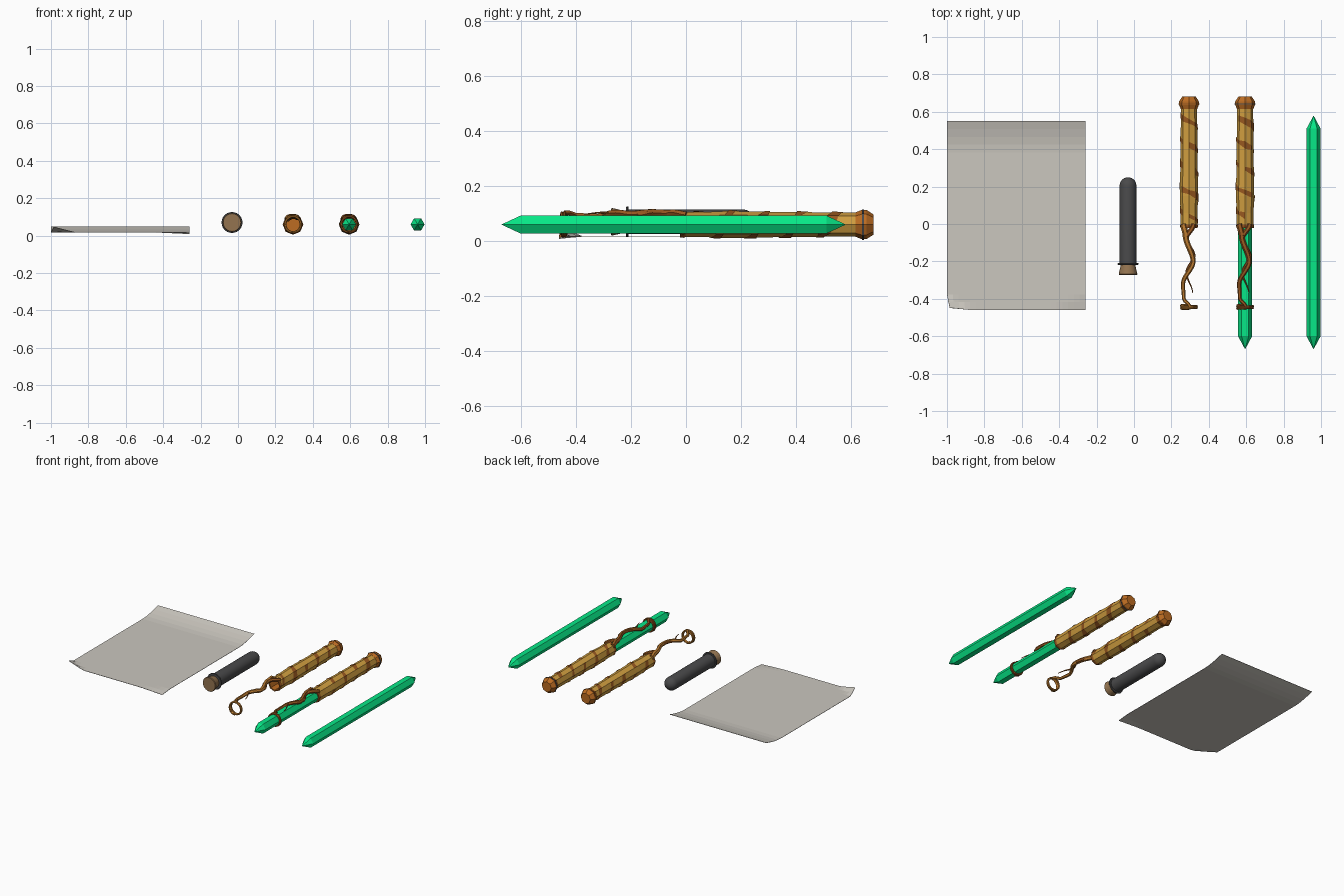
import bpy, bmesh, math, random
from math import sin, cos, pi, sqrt

if "Cube" in bpy.data.objects:
    bpy.data.objects.remove(bpy.data.objects["Cube"])

random.seed(4)


def material(name, r, g, b):
    lin = lambda c: (c / 255 / 12.92) if c < 11 else ((c / 255 + 0.055) / 1.055) ** 2.4
    m = bpy.data.materials.new(name)
    m.diffuse_color = (lin(r), lin(g), lin(b), 1)
    m.use_nodes = True
    m.node_tree.nodes["Principled BSDF"].inputs["Base Color"].default_value = m.diffuse_color
    return m


PAPER = material("grey paper", 203, 199, 191)
GLASS = material("dark glass", 74, 74, 75)
CORK = material("cork", 148, 116, 80)
GOLD = material("golden wood", 208, 158, 64)
BARK = material("brown bark", 152, 88, 32)
AMBER = material("amber wood", 188, 108, 34)
VINE = material("vine wood", 186, 122, 48)
CRYSTAL = material("green crystal", 8, 240, 140)


def finish(name, bm, mat, smooth=None, normals=True):
    """Turn a bmesh into an object, optionally smooth below an angle."""
    if normals:
        bmesh.ops.recalc_face_normals(bm, faces=bm.faces)
    me = bpy.data.meshes.new(name)
    bm.to_mesh(me)
    bm.free()
    me.materials.append(mat)
    if smooth:
        me.shade_smooth()
        me.set_sharp_from_angle(angle=math.radians(smooth))
    ob = bpy.data.objects.new(name, me)
    bpy.context.collection.objects.link(ob)
    return ob


def lathe(name, profile, sides, x, z, mat, smooth=None):
    """Spin (y, radius) pairs about an axis along y."""
    bm = bmesh.new()
    rings = []
    for y, r in profile:
        if r == 0:
            rings.append([bm.verts.new((x, y, z))] * sides)
        else:
            rings.append([bm.verts.new((x + r * cos(2 * pi * i / sides), y,
                                        z + r * sin(2 * pi * i / sides))) for i in range(sides)])
    for a, b in zip(rings, rings[1:]):
        for i in range(sides):
            j = (i + 1) % sides
            quad = list(dict.fromkeys((a[i], a[j], b[j], b[i])))
            bm.faces.new(quad)
    return finish(name, bm, mat, smooth)


def tube(name, points, mat):
    """Tapering round strand through (x, y, z, radius) points."""
    cu = bpy.data.curves.new(name, 'CURVE')
    cu.dimensions = '3D'
    cu.bevel_depth = 1
    cu.bevel_resolution = 1
    cu.use_fill_caps = True
    sp = cu.splines.new('POLY')
    sp.points.add(len(points) - 1)
    for p, (x, y, z, r) in zip(sp.points, points):
        p.co = (x, y, z, 1)
        p.radius = r
    tmp = bpy.data.objects.new(name + " path", cu)
    bpy.context.collection.objects.link(tmp)
    bpy.context.view_layer.update()
    me = bpy.data.meshes.new_from_object(tmp.evaluated_get(bpy.context.evaluated_depsgraph_get()))
    bpy.data.objects.remove(tmp)
    me.materials.clear()
    me.materials.append(mat)
    me.shade_smooth()
    me.set_sharp_from_angle(angle=math.radians(50))
    bpy.context.collection.objects.link(bpy.data.objects.new(name, me))


def lerp(table, t):
    """Smooth interpolation of (key, value) pairs."""
    table = sorted(table)
    for (a, u), (b, v) in zip(table, table[1:]):
        if t <= b:
            s = max(0, (t - a) / (b - a))
            return u + (v - u) * s * s * (3 - 2 * s)
    return table[-1][1]


# sheet of paper: back edge curls up, front corners bend up and down
bm = bmesh.new()
N = 24
grid = []
for j in range(N + 1):
    row = []
    for i in range(N + 1):
        u, v = i / N, j / N
        x, y = -1 + 0.74 * u, -0.46 + 1.01 * v
        z = 0.018 + 0.03 * max(0, (v - 0.84) / 0.16) ** 1.6
        left = max(0, 1 - u / 0.18 - v / 0.08)
        right = max(0, 1 - (1 - u) / 0.22 - v / 0.08)
        row.append(bm.verts.new((x + 0.015 * left, y + 0.012 * left, z + 0.03 * left - 0.008 * right)))
    grid.append(row)
for j in range(N):
    for i in range(N):
        bm.faces.new((grid[j][i], grid[j][i + 1], grid[j + 1][i + 1], grid[j + 1][i]))
sheet = finish("paper_sheet", bm, PAPER, normals=False)
mod = sheet.modifiers.new("thickness", 'SOLIDIFY')
mod.thickness = 0.002

# stoppered vial: round-ended tube, lip and cork
VX, VZ = -0.032, 0.07
dome = [(0.205 + 0.045 * sin(a * pi / 12), 0.045 * cos(a * pi / 12)) for a in range(6)]
lathe("vial_tube", [(-0.21, 0), (-0.21, 0.045)] + dome + [(0.25, 0)], 24, VX, VZ, GLASS, 40)
lathe("vial_lip", [(-0.208, 0.042), (-0.208, 0.054), (-0.213, 0.056), (-0.218, 0.054), (-0.218, 0.03)],
      24, VX, VZ, GLASS, 40)
lathe("vial_cork", [(-0.20, 0), (-0.20, 0.036), (-0.225, 0.040), (-0.268, 0.050), (-0.272, 0.047), (-0.272, 0)],
      24, VX, VZ, CORK, 35)

# hexagonal crystals with pointed ends
ZC = 0.06
for name, x in (("loose_crystal", 0.96), ("fitted_crystal", 0.594)):
    lathe(name, [(-0.67, 0), (-0.60, 0.0375), (0.51, 0.0375), (0.58, 0)], 6, x, ZC, CRYSTAL)

# wooden handles
BODY = [(-0.02, 0.043), (0.0, 0.046), (0.06, 0.045), (0.15, 0.049), (0.32, 0.046), (0.62, 0.043)]


def strand(path, x0, y0, y1, r0, r1):
    """Root lying over the upper half of the crystal; path gives sideways offset by y."""
    pts = []
    for k in range(33):
        t = k / 32
        y = y0 + (y1 - y0) * t
        dx = lerp(path, y)
        pts.append((x0 + dx, y, ZC + sqrt(0.043 ** 2 - dx * dx), r0 + (r1 - r0) * t))
    return pts


def handle(tag, x, root_mat, coil_mat, collar_mat):
    # octagonal grip with an amber socket inside
    lathe(tag + "_grip", [(-0.02, 0.0385)] + BODY + [(0.625, 0)], 8, x, ZC, GOLD)
    lathe(tag + "_socket", [(0.60, 0), (0.60, 0.0385), (-0.02, 0.0385)], 8, x, ZC, AMBER)
    # faceted pommel and its collar
    lathe(tag + "_pommel", [(0.615, 0), (0.615, 0.044), (0.637, 0.053), (0.655, 0.053), (0.681, 0.036), (0.681, 0)],
          8, x, ZC, AMBER)
    lathe(tag + "_collar", [(0.638, 0.046), (0.638, 0.0555), (0.645, 0.0555), (0.645, 0.046)], 8, x, ZC, collar_mat)
    # rough lip round the socket
    lathe(tag + "_lip", [(-0.022, 0.038), (-0.022, 0.046), (-0.008, 0.048), (0.0, 0.045)], 8, x, ZC, BARK)
    # patchy spiral of bark wrapped round the grip
    bm = bmesh.new()
    previous = None
    for k in range(38):
        y = 0.012 + k * 0.0158
        a = k * pi / 4
        w = random.uniform(0.009, 0.022)
        pair = []
        for yy in (y - w, y + w):
            yy = min(max(yy, 0.0), 0.615)
            r = lerp(BODY, yy) + 0.003
            pair.append(bm.verts.new((x + r * cos(a), yy, ZC + r * sin(a))))
        if previous and random.random() < 0.85:
            bm.faces.new((previous[0], pair[0], pair[1], previous[1]))
        previous = pair
    bmesh.ops.delete(bm, geom=[v for v in bm.verts if not v.link_faces], context='VERTS')
    finish(tag + "_bark_spiral", bm, BARK)
    # two roots and the coil that grips the crystal
    long_path = [(0.0, -0.03), (-0.06, -0.018), (-0.20, 0.022), (-0.32, -0.032), (-0.40, -0.028), (-0.44, 0.004)]
    short_path = [(0.0, 0.025), (-0.08, -0.015), (-0.17, 0.026), (-0.26, -0.014), (-0.37, 0.02)]
    tube(tag + "_long_root", strand(long_path, x, 0.0, -0.44, 0.017, 0.009), root_mat)
    tube(tag + "_short_root", strand(short_path, x, 0.0, -0.37, 0.014, 0.002), BARK)
    coil = []
    for k in range(61):
        a = pi / 2 + k * 2 * pi / 24
        coil.append((x + 0.042 * cos(a), -0.433 - 0.022 * k / 60, ZC + 0.042 * sin(a), 0.006))
    tube(tag + "_coil", coil, coil_mat)


handle("empty_handle", 0.294, VINE, VINE, BARK)
handle("fitted_handle", 0.594, BARK, BARK, GLASS)
